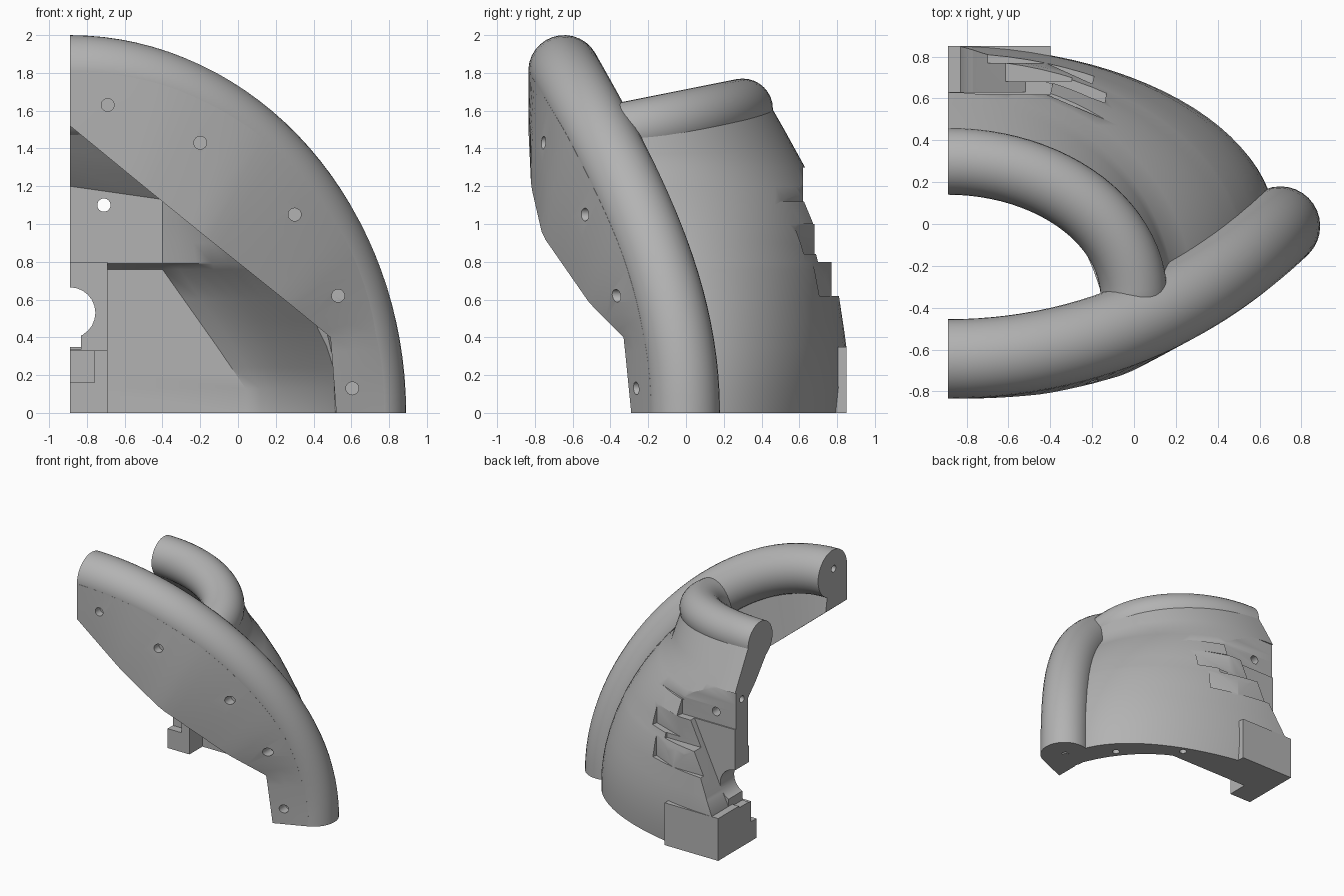
import bpy, bmesh, math
from mathutils import Vector

if "Cube" in bpy.data.objects:
    bpy.data.objects.remove(bpy.data.objects["Cube"], do_unlink=True)

XC = -0.89  # flat cut plane
RIM_R = 0.19

grey = bpy.data.materials.new("plain_grey")
grey.use_nodes = True
grey.diffuse_color = (0.45, 0.45, 0.45, 1)
grey.node_tree.nodes["Principled BSDF"].inputs["Base Color"].default_value = (0.45, 0.45, 0.45, 1)


def lerp(table, t):
    """Piecewise-linear lookup in rows of (key, value...)."""
    for a, b in zip(table, table[1:]):
        if t <= b[0]:
            f = max(0, (t - a[0]) / (b[0] - a[0]))
            return [p + (q - p) * f for p, q in zip(a[1:], b[1:])]
    return list(table[-1][1:])


def finish(ob, angle=32):
    ob.data.materials.clear()
    ob.data.materials.append(grey)
    bpy.ops.object.select_all(action='DESELECT')
    ob.select_set(True)
    bpy.context.view_layer.objects.active = ob
    bpy.ops.object.shade_smooth_by_angle(angle=math.radians(angle))


def rings_solid(name, rings):
    """Closed solid skinned through equal-sized rings of points."""
    bm = bmesh.new()
    rows = [[bm.verts.new(p) for p in ring] for ring in rings]
    n = len(rows[0])
    for a, b in zip(rows, rows[1:]):
        for i in range(n):
            j = (i + 1) % n
            bm.faces.new((a[i], a[j], b[j], b[i]))
    bm.faces.new(rows[0])
    bm.faces.new(rows[-1])
    bmesh.ops.recalc_face_normals(bm, faces=bm.faces)
    mesh = bpy.data.meshes.new(name)
    bm.to_mesh(mesh)
    bm.free()
    ob = bpy.data.objects.new(name, mesh)
    bpy.context.collection.objects.link(ob)
    return ob


def prism(name, plan, z0, z1):
    return rings_solid(name, [[(x, y, z) for x, y in plan] for z in (z0, z1)])


def box(name, x0, x1, y0, y1, z0, z1):
    return prism(name, [(x0, y0), (x1, y0), (x1, y1), (x0, y1)], z0, z1)


def rod(name, start, end, r):
    """Round rod between two points."""
    s, e = Vector(start), Vector(end)
    u = (e - s).orthogonal().normalized()
    v = (e - s).normalized().cross(u)
    turn = [i * math.tau / 24 for i in range(24)]
    return rings_solid(name, [[c + r * (u * math.cos(a) + v * math.sin(a)) for a in turn] for c in (s, e)])


def cut(targets, cutter):
    for ob in targets:
        mod = ob.modifiers.new("cut", 'BOOLEAN')
        mod.operation = 'DIFFERENCE'
        mod.solver = 'EXACT'
        mod.object = cutter
        bpy.context.view_layer.objects.active = ob
        bpy.ops.object.modifier_apply(modifier=mod.name)
    bpy.data.objects.remove(cutter, do_unlink=True)


def tube(name, path, r, sides=32):
    """Round tube swept along a path, ends square to the path."""
    pts = [Vector(p) for p in path]
    rings, u = [], None
    for i, p in enumerate(pts):
        d = (pts[min(i + 1, len(pts) - 1)] - pts[max(i - 1, 0)]).normalized()
        if i == 0 or i == len(pts) - 1:  # snap the ends to the main axis
            k = max(range(3), key=lambda q: abs(d[q]))
            d = Vector([math.copysign(1, d[q]) if q == k else 0 for q in range(3)])
        u = d.orthogonal() if u is None else u - d * u.dot(d)
        u.normalize()
        v = d.cross(u)
        rings.append([p + r * (u * math.cos(a) + v * math.sin(a))
                      for a in (j * math.tau / sides for j in range(sides))])
    return rings_solid(name, rings)


def rim_point(t):
    z = 1.81 * math.sin(t)
    return Vector((XC + 1.59 * math.cos(t), -0.01 - 0.2315 * z ** 2 + 0.0115 * z ** 4, z))


def steps(n, end=math.pi / 2):
    return [end * i / n for i in range(n + 1)]


# Front rim tube and upper back tube
front_rim = tube("front_rim", [rim_point(t) for t in steps(32)], RIM_R)
back_path = []
for t in steps(24, 1.62):
    y = -0.35 + 0.65 * math.cos(t)
    back_path.append((XC + 0.89 * math.sin(t), y, 1.48 + 0.2 * (y + 0.35)))
back_tube = tube("back_tube", back_path, 0.16)

# Front skirt, tangent to the rim: angle in degrees -> lower edge x, y, z
edge = [(0, .52, -.29, 0), (14, .49, -.33, .4), (30, .27, -.51, .58),
        (55, -.18, -.76, .94), (72, -.5, -.82, 1.2), (90, XC, -.835, 1.52)]
sections = []
for t in steps(32):
    c = rim_point(t)
    e = Vector(lerp(edge, math.degrees(t)))
    out = Vector((math.cos(t) / 1.59, 0, math.sin(t) / 1.81)).normalized()
    along = rim_point(t + 0.01) - rim_point(t - 0.01)
    ahead = out.cross(along).normalized()
    ahead *= -math.copysign(1, ahead.y)
    pn, pb = (e - c).dot(out), (e - c).dot(ahead)
    a = math.atan2(pn, pb) + math.acos(min(1, RIM_R / math.hypot(pn, pb)))
    front = c + RIM_R * (ahead * math.cos(a) + out * math.sin(a))
    if t == 0 or t > 1.57:
        front[2 if t == 0 else 0] = c[2 if t == 0 else 0]
    mid = (front + e) / 2 + Vector((0, -0.02 * math.sin(2 * t), 0))
    back = Vector((0, 0.28 if t > 0.3 else 0.2, 0))
    sections.append([front, mid, e, e + back, c + Vector((0, 0.04, 0))])
front_skirt = rings_solid("front_skirt", sections)

# Side shell: height -> outer back y, inner back y, inner corner x, inner end x
shell_rows = [(0, .835, .52, .04, .54), (.13, .85, .52, .04, .54), (.35, .85, .52, -.11, .47),
              (.76, .8, .52, -.4, .27), (.79, .79, .46, -.4, .26), (1, .75, .46, -.4, .16),
              (1.2, .68, .46, -.4, .07), (1.3, .63, .36, -.42, .02), (1.5, .52, .2, -.5, -.08),
              (1.64, .44, .25, -.5, -.08)]
bulges = [(0, 1), (.76, .3), (1.1, .35), (1.4, 1)]
levels = sorted({r[0] for r in shell_rows} | {.24, .48, .6, .9, 1.1, 1.4, 1.57})
layers = []
for z in levels:
    yo, yi, xc, xe = lerp(shell_rows, z)
    bulge = lerp(bulges, z)[0]
    r = rim_point(math.asin(z / 1.81))
    low = rim_point(math.asin(min(z, 1.3) / 1.81))
    over = max(0, z - 1.3)
    # upper rows hug the outside of the back tube
    end_x, end_y = low.x - 0.025 - 0.15 * over, low.y - 0.05 * over
    ring = []
    for u in steps(24):
        ring.append((XC + (end_x - XC) * math.sin(u), end_y + (yo - end_y) * math.cos(u),
                     z - 0.22 * over * u))
    ye = r.y - 0.08
    for f in steps(8, 1):  # inner side wall, bowed outward
        a = f * math.pi / 2
        bow = 0.5 * bulge
        ring.append((xc + (xe - xc) * (bow * math.cos(a) + (1 - bow) * (1 - f)),
                     ye + (yi - ye) * (bow * math.sin(a) + (1 - bow) * f),
                     z - 0.5 * over * (1 - f) - lerp([(1.1, 0), (1.2, .07), (1.6, .03)], z)[0]))
    ring.append((XC, yi, z))
    layers.append(ring)
side_shell = rings_solid("side_shell", layers)

# Stepped notches across the back of the shell
for y0, x1, y1, z0, z1 in [(.62, -.07, .47, 1.12, 1.3), (.62, -.4, .62, 1.0, 1.14),
                           (.68, -.14, .58, .84, 1.0), (.68, -.3, .68, .8, .86),
                           (.77, -.2, .67, .62, .8)]:
    cut([side_shell], prism("notch", [(-1, y0), (-.42, y0), (x1, y1), (x1 + .08, 1), (-1, 1)], z0, z1))

# Slanted recess down to the foot
slant = [(-1, 1.04), (-.5, 1.04), (-.79, .43), (-.83, .35), (-1, .35)]
cut([side_shell], rings_solid("recess", [[(x, y, z) for x, z in slant] for y in (.63, 1)]))

# Rear foot and inner mounting blocks
rear_foot = box("rear_foot", XC, -.4, .58, .85, 0, .35)
inner_block = box("inner_block", XC, -.69, .35, .54, 0, .33)
inner_pad = box("inner_pad", XC, -.69, .45, .54, .31, .8)
rear_parts = [side_shell, rear_foot, inner_block, inner_pad]
cut([side_shell, inner_pad], rod("round_cut", (XC, .2, .53), (XC, 1, .53), .135))
cut([side_shell, inner_pad], box("slot", -1, -.83, .2, 1, .335, .45))
cut([inner_block], box("block_step", -1, -.76, .3, .42, .16, .4))
cut([side_shell], rod("through_hole", (-.71, .2, 1.1), (-.71, 1, 1.1), .035))

# Blind holes: skirt front, cut ends and underside
for x, y, z in [(-.69, -.83, 1.63), (-.2, -.76, 1.43), (.3, -.53, 1.05), (.53, -.34, .62), (.605, -.25, .13)]:
    cut([front_skirt, front_rim], rod("skirt_hole", (x, y - .2, z), (x, y + .06, z), .034))
for part, y, z in [(front_rim, -.66, 1.84), (back_tube, .3, 1.61), (side_shell, .54, 1.22),
                   (rear_foot, .74, .25), (rear_foot, .74, .1)]:
    cut([part], rod("end_hole", (-1, y, z), (-.8, y, z), .028))
for part, x, y in [(front_rim, .7, 0), (side_shell, .42, .28), (side_shell, .02, .62),
                   (rear_foot, -.62, .7)]:
    cut([part], rod("base_hole", (x, y, -.1), (x, y, .1), .028))

for ob in [front_rim, back_tube, front_skirt] + rear_parts:
    finish(ob)
